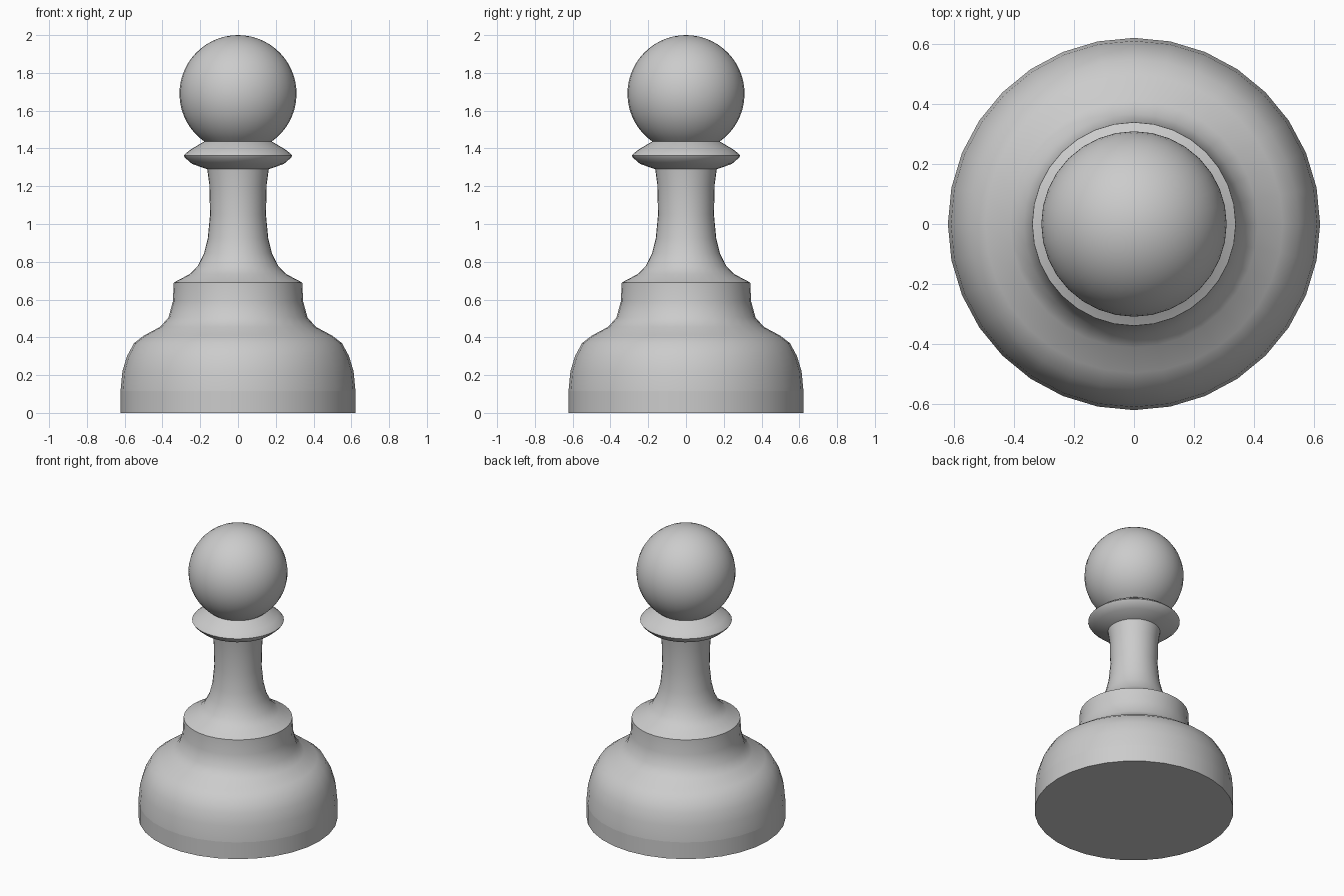
import bpy, bmesh, math

if "Cube" in bpy.data.objects:
    bpy.data.objects.remove(bpy.data.objects["Cube"])

SEG = 32

def lathe(name, profile, cap_bottom=False, top_pole=False, angle=35):
    """Revolve (radius, height) points around z."""
    bm = bmesh.new()
    rings = []
    for r, z in profile:
        rings.append([bm.verts.new((r * math.cos(2 * math.pi * i / SEG),
                                    r * math.sin(2 * math.pi * i / SEG), z))
                      for i in range(SEG)])
    for a, b in zip(rings, rings[1:]):
        for i in range(SEG):
            j = (i + 1) % SEG
            bm.faces.new((a[i], a[j], b[j], b[i]))
    if cap_bottom:
        bm.faces.new(rings[0][::-1])
    if top_pole:
        pole = bm.verts.new((0, 0, top_pole))
        for i in range(SEG):
            bm.faces.new((rings[-1][i], rings[-1][(i + 1) % SEG], pole))
    mesh = bpy.data.meshes.new(name)
    bm.to_mesh(mesh)
    bm.free()
    obj = bpy.data.objects.new(name, mesh)
    bpy.context.collection.objects.link(obj)
    bpy.ops.object.select_all(action='DESELECT')
    obj.select_set(True)
    bpy.context.view_layer.objects.active = obj
    bpy.ops.object.shade_smooth_by_angle(angle=math.radians(angle))
    return obj

# Flat foot disc
lathe("foot", [(0.622, 0), (0.622, 0.115)], cap_bottom=True)

# Turned body: bulging base, stepped shoulder, slim stem and flared collar
lathe("body", [
    (0.622, 0.115), (0.612, 0.22), (0.588, 0.30), (0.55, 0.37), (0.497, 0.41),
    (0.413, 0.455), (0.368, 0.505), (0.345, 0.59), (0.34, 0.69),
    (0.255, 0.735), (0.215, 0.775), (0.18, 0.845), (0.16, 0.925),
    (0.148, 1.05), (0.152, 1.21), (0.163, 1.29),
    (0.243, 1.318), (0.28, 1.35), (0.287, 1.362), (0.278, 1.373),
    (0.25, 1.395), (0.165, 1.445), (0.15, 1.452)], angle=50)

# Ball head, open underneath where it meets the collar
R, CZ = 0.31, 1.69
start, steps = math.radians(-55), 22
arc = [start + (math.pi / 2 - start) * k / steps for k in range(steps)]
lathe("head", [(R * math.cos(t), CZ + R * math.sin(t)) for t in arc], top_pole=CZ + R)
